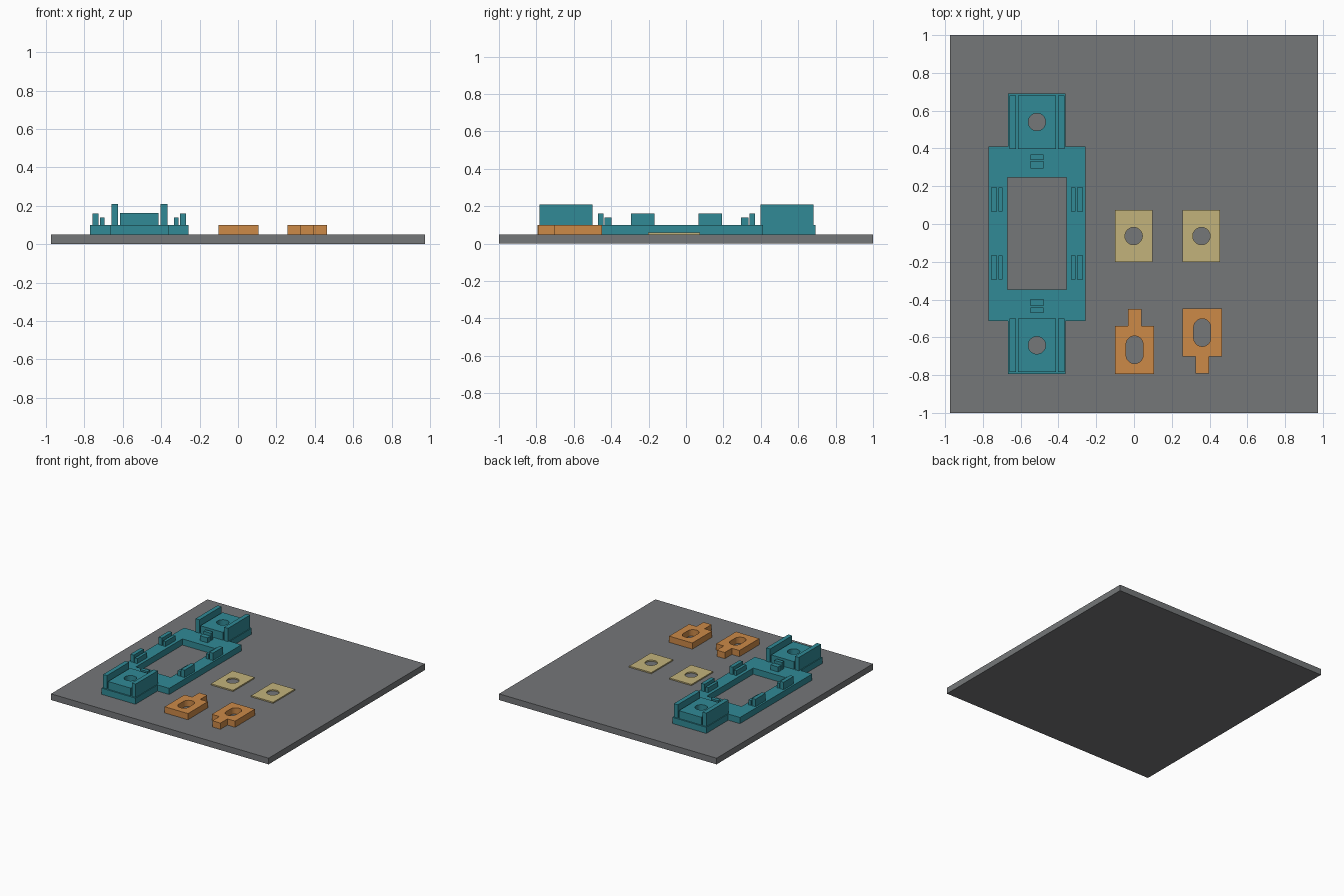
import bpy, bmesh, math
from mathutils import Vector

if "Cube" in bpy.data.objects:
    bpy.data.objects.remove(bpy.data.objects["Cube"])


def material(name, rgb):
    m = bpy.data.materials.new(name)
    m.diffuse_color = (*[(c / 255) ** 2.2 for c in rgb], 1)
    m.use_nodes = True
    m.node_tree.nodes["Principled BSDF"].inputs["Base Color"].default_value = m.diffuse_color
    return m


GREY = material("grey", (116, 118, 120))
TEAL = material("teal", (52, 137, 149))
ORANGE = material("orange", (203, 136, 73))
TAN = material("tan", (193, 177, 122))


def rect(x0, x1, y0, y1):
    return [(x0, y0), (x1, y0), (x1, y1), (x0, y1)]


def slot(x, y, r, half=0.0, n=32):
    """Round hole, stretched along y when half > 0."""
    pts = []
    for i in range(n):
        a = 2 * math.pi * (i + 0.5) / n
        s = half if math.sin(a) > 0 else -half
        pts.append((x + r * math.cos(a), y + s + r * math.sin(a)))
    return pts


def slab(name, mat, z0, z1, outline, holes=()):
    """Extrude a flat outline with holes from z0 to z1."""
    bm = bmesh.new()
    edges = []
    for loop in (outline, *holes):
        vs = [bm.verts.new((x, y, z0)) for x, y in loop]
        edges += [bm.edges.new((vs[i - 1], vs[i])) for i in range(len(vs))]
    bmesh.ops.triangle_fill(bm, use_beauty=True, use_dissolve=False,
                            edges=edges, normal=Vector((0, 0, 1)))
    ext = bmesh.ops.extrude_face_region(bm, geom=bm.faces[:], use_keep_orig=True)
    top = [g for g in ext["geom"] if isinstance(g, bmesh.types.BMVert)]
    bmesh.ops.translate(bm, verts=top, vec=(0, 0, z1 - z0))
    bmesh.ops.recalc_face_normals(bm, faces=bm.faces[:])
    me = bpy.data.meshes.new(name)
    bm.to_mesh(me)
    bm.free()
    me.materials.append(mat)
    ob = bpy.data.objects.new(name, me)
    bpy.context.collection.objects.link(ob)
    return ob


# Ground plate
BASE, DECK = 0.05, 0.10
slab("base_plate", GREY, 0, BASE, rect(-0.974, 0.974, -1, 1))

# Mounting frame: wide body with a narrower tab at each end
CX, CY = -0.514, -0.051
quarter = [(0.257, 0.462), (0.152, 0.462), (0.152, 0.743)]
outline = (quarter + [(-x, y) for x, y in reversed(quarter)]
           + [(-x, -y) for x, y in quarter]
           + [(x, -y) for x, y in reversed(quarter)])
outline = [(CX + x, CY + y) for x, y in outline]
screw_y = 0.591
window = rect(CX - 0.156, CX + 0.156, CY - 0.297, CY + 0.297)
slab("frame", TEAL, BASE, DECK, outline,
     [window] + [slot(CX, CY + s * screw_y, 0.046) for s in (-1, 1)])


def frame_box(name, x0, x1, y0, y1, top, sx, sy, holes=()):
    xs = sorted((CX + sx * x0, CX + sx * x1))
    ys = sorted((CY + sy * y0, CY + sy * y1))
    slab(name, TEAL, DECK, top, rect(*xs, *ys), holes)


for sy in (-1, 1):
    # Raised screw block and end clips
    frame_box("screw_block", -0.101, 0.101, 0.449, 0.732, 0.163, 1, sy,
              [slot(CX, CY + sy * screw_y, 0.046)])
    frame_box("end_clip_tall", -0.034, 0.034, 0.391, 0.420, 0.160, 1, sy)
    frame_box("end_clip_low", -0.034, 0.034, 0.346, 0.384, 0.140, 1, sy)
    for sx in (-1, 1):
        # Guide rails and side clips
        frame_box("guide_rail", 0.111, 0.146, 0.449, 0.732, 0.208, sx, sy)
        frame_box("side_clip_tall", 0.212, 0.243, 0.117, 0.244, 0.160, sx, sy)
        frame_box("side_clip_low", 0.181, 0.204, 0.117, 0.244, 0.140, sx, sy)

# Thin square pads
for x in (-0.002, 0.357):
    slab("thin_pad", TAN, BASE, 0.06, rect(x - 0.099, x + 0.099, -0.202, 0.075),
         [slot(x, -0.064, 0.046)])


# Slotted latches with a tongue, pointing opposite ways
def latch(x, y, d):
    half = [(0.104, -0.127), (0.104, 0.127), (0.036, 0.127), (0.036, 0.217)]
    pts = half + [(-px, py) for px, py in reversed(half)]
    slab("latch", ORANGE, BASE, DECK, [(x + d * px, y + d * py) for px, py in pts],
         [slot(x, y, 0.045, 0.028)])


latch(0.003, -0.666, 1)
latch(0.361, -0.575, -1)
